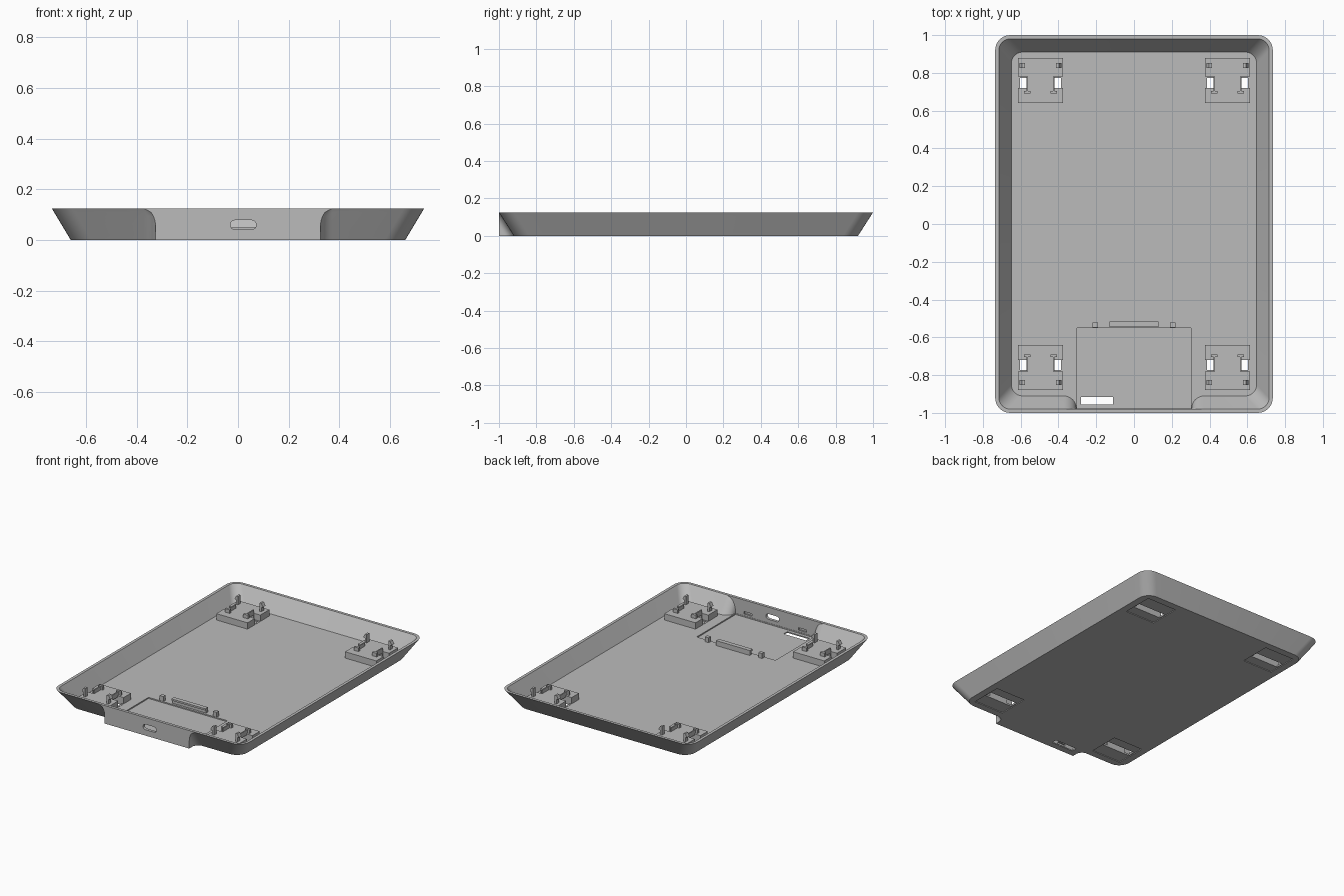
import bpy, bmesh
from math import sin, cos, pi, asin

cube = bpy.data.objects.get("Cube")
if cube:
    bpy.data.objects.remove(cube, do_unlink=True)

grey = bpy.data.materials.new("light_grey_plastic")
grey.use_nodes = True
grey.diffuse_color = (0.5, 0.5, 0.5, 1)
grey.node_tree.nodes["Principled BSDF"].inputs["Base Color"].default_value = (0.5, 0.5, 0.5, 1)

HEIGHT, FLOOR, PAD_TOP = 0.125, 0.016, 0.06


def finish(name, bm):
    bmesh.ops.remove_doubles(bm, verts=bm.verts, dist=0.0001)
    bmesh.ops.recalc_face_normals(bm, faces=bm.faces)
    mesh = bpy.data.meshes.new(name)
    bm.to_mesh(mesh)
    bm.free()
    mesh.materials.append(grey)
    ob = bpy.data.objects.new(name, mesh)
    bpy.context.collection.objects.link(ob)
    return ob


def box(name, xs, ys, zs, round_y=0):
    """Box from ranges; round_y rounds the edges that run along y."""
    bm = bmesh.new()
    bmesh.ops.create_cube(bm, size=1)
    for v in bm.verts:
        for i, r in enumerate((xs, ys, zs)):
            v.co[i] = min(r) if v.co[i] < 0 else max(r)
    if round_y:
        edges = [e for e in bm.edges if abs(e.verts[0].co.y - e.verts[1].co.y) > 0.001]
        bmesh.ops.bevel(bm, geom=edges, offset=round_y, segments=6, profile=0.5, affect='EDGES')
    return finish(name, bm)


def prism(name, profile, ys):
    """Extrude an xz profile along y."""
    bm = bmesh.new()
    a, b = [[bm.verts.new((x, y, z)) for x, z in profile] for y in ys]
    bm.faces.new(a)
    bm.faces.new(b)
    for i in range(len(a)):
        j = (i + 1) % len(a)
        bm.faces.new((a[i], a[j], b[j], b[i]))
    return finish(name, bm)


def cut(ob, *ranges, round_y=0):
    cutter = box("cutter", *ranges, round_y=round_y)
    cutter.hide_render = True
    mod = ob.modifiers.new("cut", 'BOOLEAN')
    mod.operation, mod.solver, mod.object = 'DIFFERENCE', 'EXACT', cutter
    bpy.context.view_layer.objects.active = ob
    bpy.ops.object.modifier_apply(modifier=mod.name)
    bpy.data.objects.remove(cutter, do_unlink=True)


def arc(cx, cy, r, start, end, n=8):
    return [(cx + r * cos(start + (end - start) * i / n),
             cy + r * sin(start + (end - start) * i / n)) for i in range(n + 1)]


def outline(z, inset, corner, fillet):
    """Rounded rectangle with a filleted front bump, at height z."""
    t = 1 - z / HEIGHT
    hx, hy, front, side = 0.735 - inset - 0.075 * t, 1 - inset - 0.08 * t, 1 - inset, 0.325 - inset
    drop = min(1, max(0, (fillet - (front - hy)) / fillet))
    bump = arc(side + fillet, -hy - fillet, fillet, pi - asin(drop), pi / 2)
    half = [(bump[0][0], -front)] + bump
    half += arc(hx - corner, corner - hy, corner, -pi / 2, 0)
    half += arc(hx - corner, hy - corner, corner, 0, pi / 2)
    return half + [(-x, y) for x, y in reversed(half)]


# Tray shell: outer wall up, rim across, inner wall down
LEVELS = 8
rings = [(HEIGHT * i / LEVELS, 0, 0.08, 0.047) for i in range(LEVELS + 1)]
rings += [(HEIGHT - (HEIGHT - FLOOR) * i / LEVELS, 0.02, 0.06, 0.067) for i in range(LEVELS + 1)]
bm = bmesh.new()
loops = [[bm.verts.new((x, y, r[0])) for x, y in outline(*r)] for r in rings]
for a, b in zip(loops, loops[1:]):
    for i in range(len(a)):
        j = (i + 1) % len(a)
        bm.faces.new((a[i], a[j], b[j], b[i]))
bm.faces.new(loops[0])
bm.faces.new(loops[-1])
tray = finish("tray", bm)

# Shallow front pocket, floor slot, port opening and blind catches in the front wall
cut(tray, (-0.303, 0.303), (-0.978, -0.55), (0.008, 0.03))
cut(tray, (-0.28, -0.11), (-0.955, -0.915), (-0.05, 0.05))
cut(tray, (-0.03, 0.072), (-1.1, -0.9), (0.041, 0.078), round_y=0.018)
for x in (-0.21, 0.21):
    cut(tray, (x - 0.03, x + 0.03), (-0.99, -0.95), (0.028, 0.045))

# Latch bar and posts behind the pocket
box("latch_bar", (-0.13, 0.13), (-0.535, -0.515), (0.01, 0.05))
box("latch_lip", (-0.13, 0.13), (-0.545, -0.53), (0.038, 0.05))
for x in (-0.205, 0.205):
    box("latch_post", (x - 0.014, x + 0.014), (-0.547, -0.522), (0.01, 0.05))

# Corner mounts, with a channel open to the underside
for cx in (-0.495, 0.495):
    for s in (-1, 1):
        def ys(a, b):
            return (s * a, s * b)

        pad = box("mount_pad", (cx - 0.12, cx + 0.12), ys(0.64, 0.88), (0.01, PAD_TOP))
        channel = ((cx - 0.108, cx + 0.108), ys(0.72, 0.772), (-0.05, 0.05))
        cut(tray, (cx - 0.115, cx + 0.115), ys(0.65, 0.87), (-0.05, 0.005))
        cut(tray, *channel)
        cut(pad, *channel)
        for d in (-1, 1):
            cut(pad, (cx + d * 0.072, cx + d * 0.14), ys(0.72, 0.78), (0.017, 0.08))
            # Rib with a T-shaped foot
            box("mount_rib", (cx + d * 0.065, cx + d * 0.073), ys(0.70, 0.78), (0.05, 0.085))
            box("mount_foot", (cx + d * 0.052, cx + d * 0.088), ys(0.69, 0.705), (0.05, 0.085))
            # Snap hook leaning outward
            profile = [(0.083, 0.05), (0.097, 0.05), (0.097, 0.09), (0.11, 0.095),
                       (0.097, 0.118), (0.083, 0.118)]
            prism("snap_hook", [(cx + d * x, z) for x, z in profile], ys(0.825, 0.853))

# Smooth the rounded walls, keep the edges crisp
bpy.ops.object.select_all(action='DESELECT')
tray.select_set(True)
bpy.context.view_layer.objects.active = tray
bpy.ops.object.shade_smooth_by_angle(angle=0.5)
